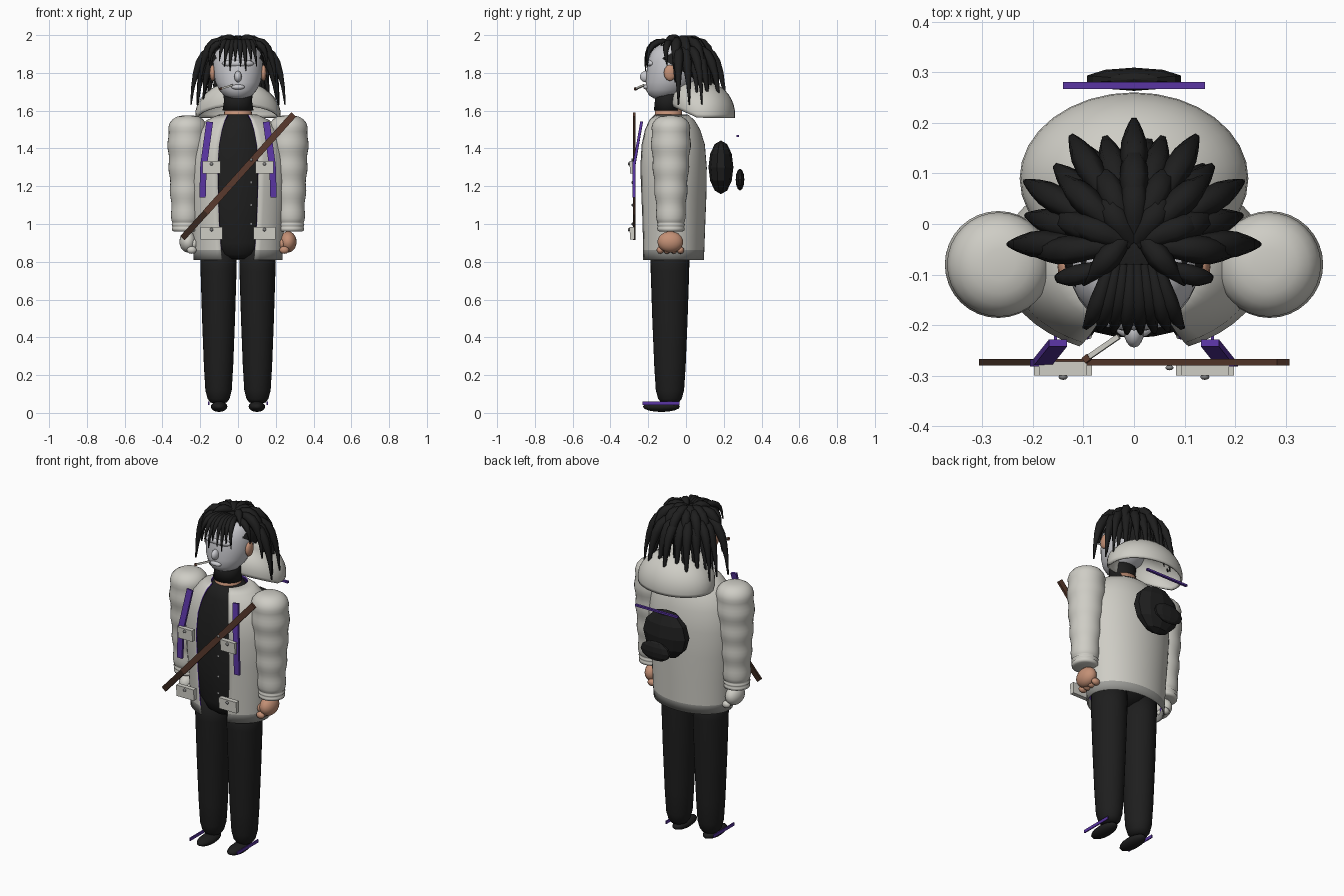
import bpy, bmesh, math
from math import sin, cos, pi, radians
from mathutils import Vector

if "Cube" in bpy.data.objects:
    bpy.data.objects.remove(bpy.data.objects["Cube"], do_unlink=True)


def material(name, r, g, b):
    m = bpy.data.materials.new(name)
    m.use_nodes = True
    m.diffuse_color = (r, g, b, 1)
    bsdf = next(n for n in m.node_tree.nodes if n.type == 'BSDF_PRINCIPLED')
    bsdf.inputs["Base Color"].default_value = (r, g, b, 1)
    return m


BLACK = material("black cloth", .013, .013, .013)
WHITE = material("off white cloth", .62, .61, .56)
FACE = material("pale face", .58, .58, .61)
HEM = material("grey hem", .34, .34, .32)
SKIN = material("skin", .55, .28, .18)
PURPLE = material("purple", .1, .035, .36)
BROWN = material("brown wood", .1, .042, .026)
DARK = material("dark grip", .04, .02, .013)
METAL = material("grey button", .25, .25, .25)


def finish(bm, name, mats, smooth=True):
    me = bpy.data.meshes.new(name)
    bm.to_mesh(me)
    bm.free()
    for m in mats:
        me.materials.append(m)
    for p in me.polygons:
        p.use_smooth = smooth
    ob = bpy.data.objects.new(name, me)
    bpy.context.collection.objects.link(ob)
    return ob


def ball(name, loc, size, mat, seg=24, smooth=True):
    bm = bmesh.new()
    bmesh.ops.create_uvsphere(bm, u_segments=seg, v_segments=max(6, seg // 2), radius=1)
    for v in bm.verts:
        v.co = Vector([c * s + l for c, s, l in zip(v.co, size, loc)])
    return finish(bm, name, [mat], smooth)


def bar(name, a, b, width, depth, mat):
    """Box running from a to b, with its depth along y."""
    a, b = Vector(a), Vector(b)
    bm = bmesh.new()
    bmesh.ops.create_cube(bm, size=1)
    along = (b - a).normalized()
    side = along.cross(Vector((0, 1, 0))).normalized()
    out = side.cross(along)
    for v in bm.verts:
        v.co = (a + b) / 2 + along * v.co.z * (b - a).length + side * v.co.x * width + out * v.co.y * depth
    bmesh.ops.recalc_face_normals(bm, faces=bm.faces)
    return finish(bm, name, [mat], False)


def loft(name, rings, mat, seg=32):
    """Closed body through rings of (z, x centre, y front, y back, x radius)."""
    bm = bmesh.new()
    loops = []
    for z, cx, yf, yb, rx in rings:
        ts = [2 * pi * i / seg for i in range(seg)]
        loops.append([bm.verts.new((cx + rx * cos(t), (yf + yb) / 2 + (yb - yf) / 2 * sin(t), z)) for t in ts])
    for lo, hi in zip(loops, loops[1:]):
        for i in range(seg):
            j = (i + 1) % seg
            bm.faces.new((lo[i], lo[j], hi[j], hi[i]))
    bm.faces.new(loops[0])
    bm.faces.new(loops[-1])
    bmesh.ops.recalc_face_normals(bm, faces=bm.faces)
    return finish(bm, name, [mat])


# Shirt, neck and collar
loft("shirt", [(.815, 0, -.17, -.05, .05), (.84, 0, -.2, .0, .12), (.9, 0, -.22, .05, .17), (1.1, 0, -.225, .07, .2),
               (1.35, 0, -.225, .07, .2), (1.5, 0, -.19, .04, .13), (1.58, 0, -.165, -.01, .085)], BLACK)
loft("neck", [(1.52, 0, -.165, -.02, .075), (1.62, 0, -.165, -.02, .072)], SKIN)
loft("collar", [(1.6, 0, -.17, -.025, .082), (1.65, 0, -.165, -.03, .074), (1.7, 0, -.165, -.03, .078)], BLACK)

# Open jacket: (z, x radius, front depth, back depth, half opening)
rows = [(.81, .235, .168, .165, .085), (.862, .238, .17, .167, .09), (1.0, .245, .175, .172, .1),
        (1.15, .258, .182, .178, .105), (1.3, .266, .188, .18, .108), (1.42, .25, .18, .17, .1),
        (1.5, .215, .16, .145, .085), (1.55, .165, .137, .115, .07), (1.58, .1, .115, .08, .055)]
bm = bmesh.new()
N, loops = 40, []
for z, rx, rf, rb, w in rows:
    gap = math.asin(w / rx)
    ts = [-pi / 2 + gap + (2 * pi - 2 * gap) * i / N for i in range(N + 1)]
    loops.append([bm.verts.new((rx * cos(t), -.07 + (rf if sin(t) < 0 else rb) * sin(t), z)) for t in ts])
for k, (lo, hi) in enumerate(zip(loops, loops[1:])):
    for i in range(N):
        bm.faces.new((lo[i], lo[i + 1], hi[i + 1], hi[i])).material_index = 0 if k else 2
jacket = finish(bm, "jacket", [WHITE, PURPLE, HEM])
mod = jacket.modifiers.new("thickness", 'SOLIDIFY')
mod.thickness, mod.offset = .008, -1
mod.material_offset = mod.material_offset_rim = 1

# Hood: hollow half dome whose rim rises toward the front
bm = bmesh.new()
bmesh.ops.create_uvsphere(bm, u_segments=32, v_segments=20, radius=1)
bmesh.ops.bisect_plane(bm, geom=bm.verts[:] + bm.edges[:] + bm.faces[:], plane_co=(0, 0, -.1),
                       plane_no=(0, 0, 1), clear_inner=True)
for v in bm.verts:
    y = .09 + v.co.y * .17
    v.co = Vector((v.co.x * .226, y, 1.58 + v.co.z * .175 + max(0, .06 - y) * .45))
hood = finish(bm, "hood", [WHITE])
hood.modifiers.new("thickness", 'SOLIDIFY').thickness = .01

# Head, face and ears
loft("head", [(1.665, 0, -.17, -.08, .04), (1.68, 0, -.195, -.04, .075), (1.71, 0, -.212, .01, .1),
              (1.75, 0, -.213, .04, .12), (1.8, 0, -.21, .06, .13), (1.86, 0, -.203, .065, .132),
              (1.91, 0, -.185, .05, .12), (1.945, 0, -.15, .02, .085)], FACE)
ball("nose", (0, -.212, 1.78), (.02, .032, .03), FACE, 16)
ball("lips", (0, -.208, 1.725), (.036, .018, .014), FACE, 16)
ball("brow", (0, -.185, 1.85), (.085, .025, .022), FACE, 16)
for s in (1, -1):
    ball("ear", (s * .135, -.085, 1.8), (.016, .033, .043), SKIN, 12)

# Cigarette
bar("cigarette", (-.03, -.222, 1.735), (-.088, -.262, 1.717), .01, .01, WHITE)
bar("cigarette_tip", (-.088, -.262, 1.717), (-.098, -.27, 1.714), .013, .013, BROWN)

# Hair cap, trimmed along a sloping hairline
bm = bmesh.new()
bmesh.ops.create_uvsphere(bm, u_segments=24, v_segments=16, radius=1)
for v in bm.verts:
    v.co = Vector((v.co.x * .141, -.05 + v.co.y * .146, 1.845 + v.co.z * .125))
bmesh.ops.bisect_plane(bm, geom=bm.verts[:] + bm.edges[:] + bm.faces[:], plane_co=(0, -.19, 1.915),
                       plane_no=(0, .1, .16), clear_inner=True)
finish(bm, "hair_cap", [BLACK])

# Dreadlocks: tapered, curved tubes
hair = bpy.data.curves.new("dreadlocks", 'CURVE')
hair.dimensions = '3D'
hair.bevel_depth, hair.bevel_resolution, hair.use_fill_caps = 1, 1, True
hair.materials.append(BLACK)


def lock(a, b, c, thick):
    sp = hair.splines.new('POLY')
    sp.points.add(6)
    for i, p in enumerate(sp.points):
        t = i / 6
        q = Vector(a) * (1 - t) ** 2 + Vector(b) * 2 * t * (1 - t) + Vector(c) * t * t
        p.co = (*q, 1)
        p.radius = thick * (.65 + 1.1 * t if t < .4 else 1.09 - .95 * (t - .4) / .6)


def ring(count, start, end, radii, heights, thick, wave):
    for i in range(count):
        t = radians(start + (end - start) * i / (count - 1))
        k = 1 + wave * (-1) ** i
        pts = []
        for r, z in zip(radii, heights):
            pts.append((r * k * cos(t), -.04 + r * k * sin(t), z))
        lock(*pts, thick)


ring(13, 0, 180, (.1, .215, .235), (1.93, 1.93, 1.63), .027, .06)
ring(10, 15, 165, (.09, .18, .2), (1.92, 1.9, 1.66), .027, .05)
ring(9, -5, 185, (.05, .17, .185), (1.965, 2.0, 1.75), .028, .08)
ring(5, 20, 160, (.01, .12, .14), (1.96, 2.02, 1.85), .028, .1)
for i in range(8):
    x = -.095 + .027 * i
    lock((x * .5, -.08, 1.965), (x * .9, -.21, 1.99), (x * 1.05, -.218 + 1.5 * x * x, 1.86 - .025 * (i % 3)), .017)
for s in (1, -1):
    lock((s * .05, -.08, 1.96), (s * .16, -.12, 1.97), (s * .15, -.1, 1.84), .02)
    lock((s * .02, -.03, 1.965), (s * .06, -.08, 2.01), (s * .1, -.12, 1.94), .024)
hair_ob = bpy.data.objects.new("dreadlocks", hair)
bpy.context.collection.objects.link(hair_ob)
bpy.context.view_layer.objects.active = hair_ob
hair_ob.select_set(True)
bpy.ops.object.convert(target='MESH')

# Limbs, mirrored
for s, hand_mat in ((1, SKIN), (-1, WHITE)):
    # Puffy sleeve with a ribbed cuff
    rings = [(.96, .06), (.965, .071), (.98, .073), (.985, .068), (.99, .073), (1.0, .074), (1.005, .068)]
    for i in range(25):
        z = 1.01 + .5 * i / 24
        rings.append((z, .073 + .03 * min(1, (z - 1.01) / .4) + .003 * sin(i * pi / 3)))
    rings += [(1.535, .096), (1.555, .08), (1.568, .058), (1.574, .03)]
    loft("sleeve", [(z, s * (.277 - .012 * (z - 1) / .57), -.08 - r, -.08 + r, r) for z, r in rings], WHITE)
    # Hand with finger tips
    ball("hand", (s * .265, -.083, .905), (.045, .068, .056), hand_mat)
    for i in range(4):
        ball("finger", (s * .245, -.137 + .036 * i, .862), (.026, .019, .02), hand_mat, 12)
    ball("thumb", (s * .232, -.12, .895), (.018, .02, .026), hand_mat, 12)
    # Trouser leg
    legs = [(.05, .02), (.055, .045), (.075, .06), (.12, .072), (.25, .08), (.5, .09), (.75, .098), (.9, .1)]
    loft("trouser_leg", [(z, s * .103, -.085 - r * 1.04, -.085 + r * 1.04, r * .97) for z, r in legs], BLACK)
    # Shoe with a side stripe
    ball("shoe", (s * .1, -.13, .033), (.044, .098, .028), BLACK, 16)
    bar("shoe_stripe", (s * .155, -.132, .042), (s * .155, -.132, .06), .006, .195, PURPLE)
    # Shoulder strap in two lengths
    bar("strap_upper", (s * .15, -.235, 1.54), (s * .182, -.275, 1.31), .036, .014, PURPLE)
    bar("strap_lower", (s * .182, -.275, 1.33), (s * .188, -.275, 1.14), .034, .014, PURPLE)
    # Chest and hip pouches with buttons
    for x, z, w in ((.14, 1.3, .095), (.14, .952, .115)):
        bar("pouch", (s * x, -.284, z - .033), (s * x, -.284, z + .033), w, .024, WHITE)
        bar("pouch_flap", (s * x, -.297, z + .002), (s * x, -.297, z + .033), w, .005, WHITE)
        ball("pouch_button", (s * x, -.302, z + .018), (.009, .006, .009), METAL, 12)

# Shirt buttons
for z in (1.0, 1.1, 1.22, 1.34):
    ball("shirt_button", (.07, -.284, z), (.008, .005, .008), METAL, 12)

# Slung wooden sword
bar("sword_sheath", (-.17, -.273, 1.062), (.295, -.273, 1.58), .034, .013, BROWN)
bar("sword_grip", (-.294, -.273, .925), (-.17, -.273, 1.062), .032, .013, DARK)

# Faceted back bag, its pocket and the purple bar
ball("back_bag", (0, .185, 1.3), (.145, .066, .142), BLACK, 10, False)
ball("bag_pocket", (0, .286, 1.235), (.098, .023, .058), BLACK, 10, False)
bar("back_bar", (-.14, .274, 1.467), (.14, .274, 1.467), .011, .014, PURPLE)
